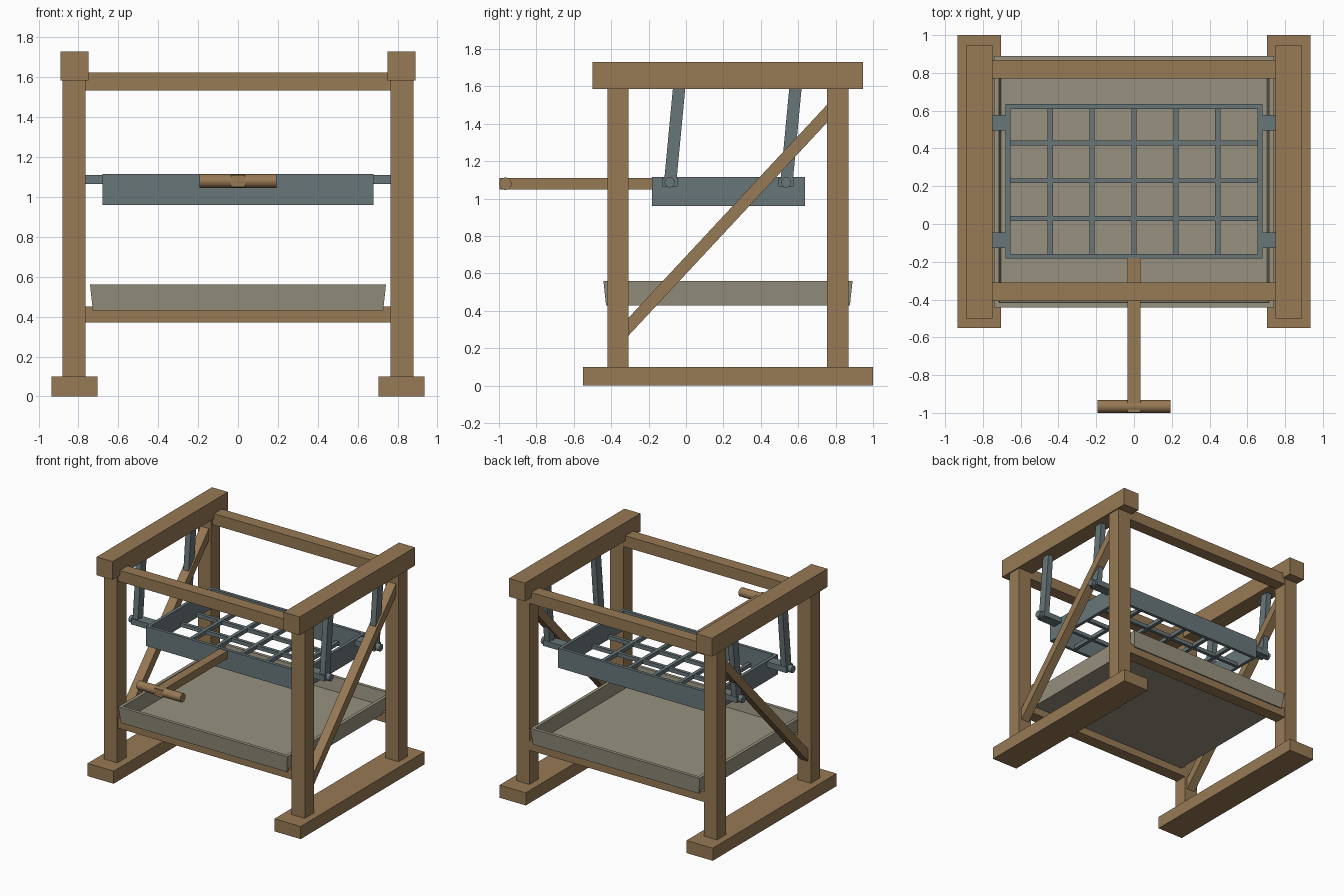
import bpy, bmesh, math
from mathutils import Vector, Matrix

if "Cube" in bpy.data.objects:
    bpy.data.objects.remove(bpy.data.objects["Cube"])


def material(name, rgb):
    m = bpy.data.materials.new(name)
    m.diffuse_color = (*rgb, 1)
    m.use_nodes = True
    m.node_tree.nodes["Principled BSDF"].inputs["Base Color"].default_value = m.diffuse_color
    return m


WOOD = material("wood", (0.31, 0.192, 0.09))
METAL = material("grey_metal", (0.14, 0.18, 0.19))
CLAY = material("pale_tray", (0.31, 0.285, 0.212))


def finish(name, bm, mat):
    bmesh.ops.recalc_face_normals(bm, faces=bm.faces)
    me = bpy.data.meshes.new(name)
    bm.to_mesh(me)
    bm.free()
    me.materials.append(mat)
    ob = bpy.data.objects.new(name, me)
    bpy.context.collection.objects.link(ob)
    return ob


def box(name, mat, x, y, z):
    """Box from (min, max) ranges."""
    bm = bmesh.new()
    bmesh.ops.create_cube(bm, size=1)
    for v in bm.verts:
        v.co = [r[0] + (c + 0.5) * (r[1] - r[0]) for c, r in zip(v.co, (x, y, z))]
    return finish(name, bm, mat)


def side_plate(name, mat, x, outline):
    """Outline in (y, z), extruded along x."""
    bm = bmesh.new()
    face = bm.faces.new([bm.verts.new((x[0], y, z)) for y, z in outline])
    new = bmesh.ops.extrude_face_region(bm, geom=[face])["geom"]
    verts = [g for g in new if isinstance(g, bmesh.types.BMVert)]
    bmesh.ops.translate(bm, verts=verts, vec=(x[1] - x[0], 0, 0))
    return finish(name, bm, mat)


def rod(name, mat, x, y, z, r, sides):
    """Cylinder along x."""
    bm = bmesh.new()
    bmesh.ops.create_cone(bm, cap_ends=True, segments=sides, radius1=r, radius2=r,
                          depth=x[1] - x[0], matrix=Matrix.Translation(((x[0] + x[1]) / 2, y, z))
                          @ Matrix.Rotation(math.pi / 2, 4, 'Y'))
    ob = finish(name, bm, mat)
    for p in ob.data.polygons:
        p.use_smooth = len(p.vertices) == 4
    ob.data.set_sharp_from_angle(angle=math.radians(40))
    return ob


# Side frames, mirrored left and right
for side, s in (("left", -1), ("right", 1)):
    def span(a, b):
        return tuple(sorted((s * a, s * b)))

    box(side + "_foot", WOOD, span(0.705, 0.935), (-0.55, 1.0), (0, 0.1))
    box(side + "_top_beam", WOOD, span(0.75, 0.89), (-0.5, 0.945), (1.585, 1.73))
    for end, y in (("front", -0.42), ("back", 0.755)):
        box(f"{side}_{end}_post", WOOD, span(0.765, 0.88), (y, y + 0.113), (0.1, 1.585))
    side_plate(side + "_brace", WOOD, span(0.785, 0.857),
               [(-0.31, 0.265), (0.757, 1.41), (0.757, 1.505), (-0.31, 0.36)])

    # Swinging hangers with lugs and pins
    for end, y in (("front", -0.087), ("back", 0.535)):
        side_plate(f"{side}_{end}_hanger", METAL, span(0.797, 0.843),
                   [(y - 0.033, 1.062), (y + 0.033, 1.062),
                    (y + 0.083, 1.59), (y + 0.017, 1.59)])
        box(f"{side}_{end}_lug", METAL, span(0.67, 0.85), (y - 0.041, y + 0.041), (1.065, 1.11))
        rod(f"{side}_{end}_pin", METAL, span(0.79, 0.88), y, 1.087, 0.028, 12)

# Cross rails joining the side frames
for end, y in (("front", -0.408), ("back", 0.77)):
    box(end + "_upper_rail", WOOD, (-0.79, 0.79), (y, y + 0.097), (1.535, 1.625))
    box(end + "_lower_rail", WOOD, (-0.79, 0.79), (y, y + 0.097), (0.37, 0.45))

# Sieve frame
X, Y0, Y1, T = 0.68, -0.183, 0.635, 0.025
Z = (0.96, 1.115)
box("sieve_front_wall", METAL, (-X, X), (Y0, Y0 + T), Z)
box("sieve_back_wall", METAL, (-X, X), (Y1 - T, Y1), Z)
for side, s in (("left", -1), ("right", 1)):
    box(f"sieve_{side}_wall", METAL, sorted((s * (X - T), s * X)), (Y0 + T, Y1 - T), Z)

# Sieve grid bars
for i in range(5):
    x = (i - 2) * 0.222
    box(f"sieve_long_bar_{i + 1}", METAL, (x - 0.014, x + 0.014), (Y0 + T, Y1 - T), (0.967, 0.997))
for i in range(3):
    y = 0.03 + i * 0.199
    box(f"sieve_cross_bar_{i + 1}", METAL, (T - X, X - T), (y - 0.013, y + 0.013), (0.965, 0.995))

# Push handle
box("handle_shaft", WOOD, (-0.035, 0.035), (-0.998, Y0), (1.05, 1.11))
rod("handle_grip", WOOD, (-0.193, 0.193), -0.966, 1.08, 0.034, 12)

# Catch tray: outer wall, rim, inner wall and floor as nested rings
bm = bmesh.new()
rings = []
for hx, hy, z in ((0.728, 0.652, 0.43), (0.742, 0.666, 0.56),
                  (0.716, 0.640, 0.56), (0.704, 0.628, 0.452)):
    rings.append([bm.verts.new((a * hx, 0.2245 + b * hy, z))
                  for a, b in ((-1, -1), (1, -1), (1, 1), (-1, 1))])
for lo, hi in zip(rings, rings[1:]):
    for i in range(4):
        j = (i + 1) % 4
        bm.faces.new((lo[i], lo[j], hi[j], hi[i]))
bm.faces.new(rings[0])
bm.faces.new(rings[-1])
finish("catch_tray", bm, CLAY)
